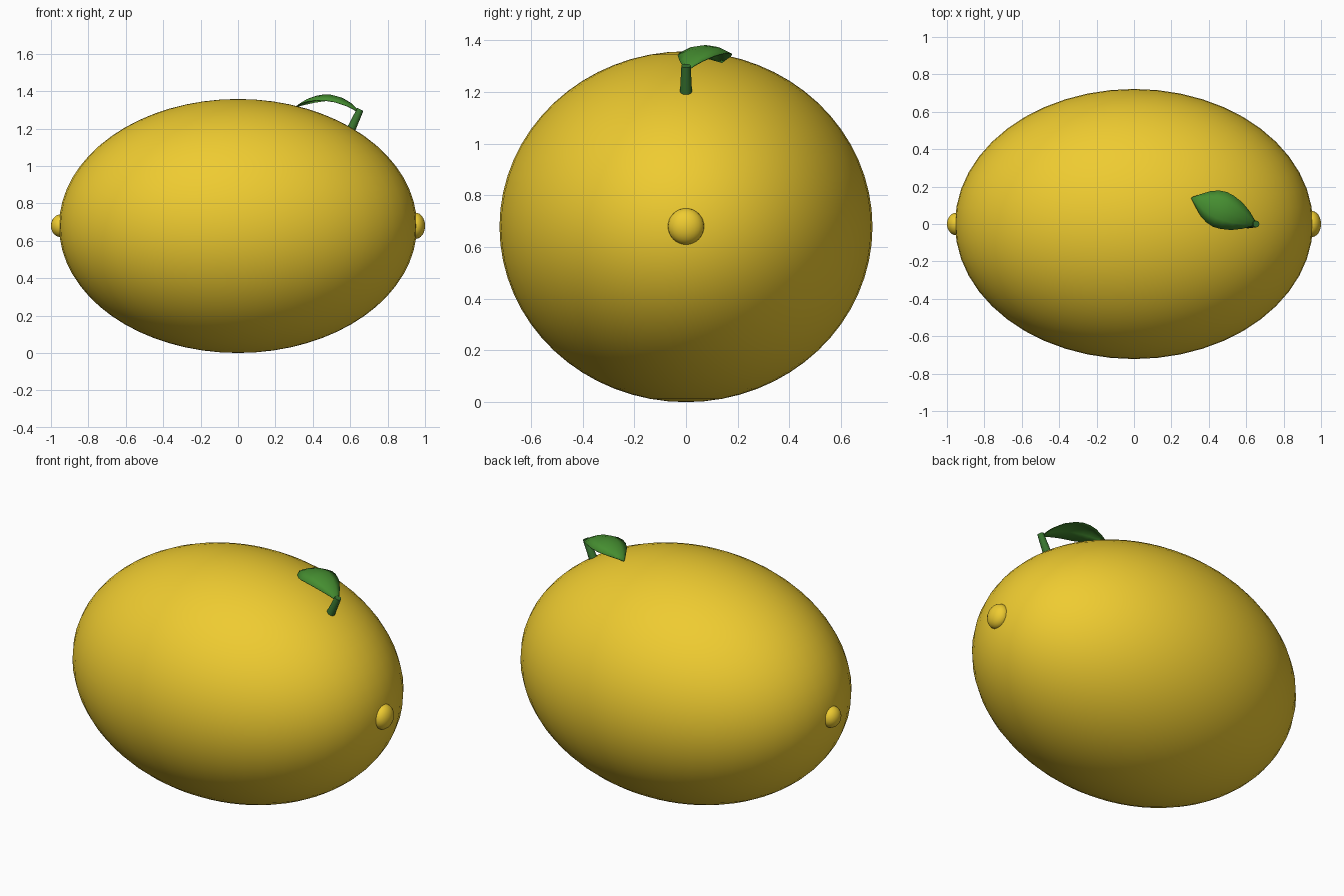
import bpy, bmesh
from mathutils import Vector

if "Cube" in bpy.data.objects:
    bpy.data.objects.remove(bpy.data.objects["Cube"])


def material(name, color):
    m = bpy.data.materials.new(name)
    m.diffuse_color = (*color, 1)
    m.use_nodes = True
    m.node_tree.nodes["Principled BSDF"].inputs["Base Color"].default_value = m.diffuse_color
    return m


yellow = material("yellow_peel", (0.86, 0.60, 0.03))
green = material("leaf_green", (0.06, 0.27, 0.03))
stem_green = material("stem_green", (0.04, 0.18, 0.03))


def finish(ob, name, mat):
    ob.name = name
    ob.data.materials.append(mat)
    for p in ob.data.polygons:
        p.use_smooth = True
    return ob


def ellipsoid(name, loc, radii, seg, rings):
    bpy.ops.mesh.primitive_uv_sphere_add(segments=seg, ring_count=rings, radius=1, location=loc)
    ob = bpy.context.object
    ob.scale = radii
    bpy.ops.object.transform_apply(location=False, rotation=False, scale=True)
    return finish(ob, name, yellow)


# Fruit body and the small nubs at both ends
ellipsoid("fruit_body", (0, 0, 0.679), (0.957, 0.722, 0.679), 48, 32)
ellipsoid("right_nub", (0.95, 0, 0.68), (0.05, 0.07, 0.07), 24, 16)
ellipsoid("left_nub", (-0.95, 0, 0.68), (0.05, 0.06, 0.06), 24, 16)

# Tapered stem leaning outward
a, b = Vector((0.602, 0, 1.19)), Vector((0.654, 0, 1.302))
bpy.ops.mesh.primitive_cone_add(vertices=12, radius1=0.024, radius2=0.018,
                                depth=(b - a).length, location=(a + b) / 2)
stem = bpy.context.object
stem.rotation_euler = (b - a).to_track_quat('Z', 'Y').to_euler()
finish(stem, "stem", stem_green)
bpy.ops.object.shade_smooth_by_angle()

# Leaf: arched midrib with drooping edges; rows are (t, half width, height)
rows = [(0, 0.006, 1.285), (0.07, 0.027, 1.312), (0.15, 0.05, 1.337), (0.3, 0.08, 1.367),
        (0.45, 0.096, 1.381), (0.56, 0.1, 1.382), (0.67, 0.092, 1.376),
        (0.78, 0.072, 1.363), (0.9, 0.036, 1.34), (1, 0.003, 1.317)]
base, tip = Vector((0.652, 0, 0)), Vector((0.307, 0.14, 0))
side = (tip - base).normalized().cross(Vector((0, 0, 1)))
bm = bmesh.new()
grid = []
for t, w, z in rows:
    mid = base.lerp(tip, t)
    grid.append([bm.verts.new(mid + side * (s * w) + Vector((0, 0, z - 0.3 * w * s * s)))
                 for s in (-1, -0.5, 0, 0.5, 1)])
for r0, r1 in zip(grid, grid[1:]):
    for i in range(4):
        bm.faces.new((r0[i], r0[i + 1], r1[i + 1], r1[i]))
bm.normal_update()
if sum(f.normal.z for f in bm.faces) < 0:
    bmesh.ops.reverse_faces(bm, faces=bm.faces)
me = bpy.data.meshes.new("leaf")
bm.to_mesh(me)
bm.free()
leaf = bpy.data.objects.new("leaf", me)
bpy.context.collection.objects.link(leaf)
finish(leaf, "leaf", green)
solid = leaf.modifiers.new("thickness", 'SOLIDIFY')
solid.thickness = 0.004
